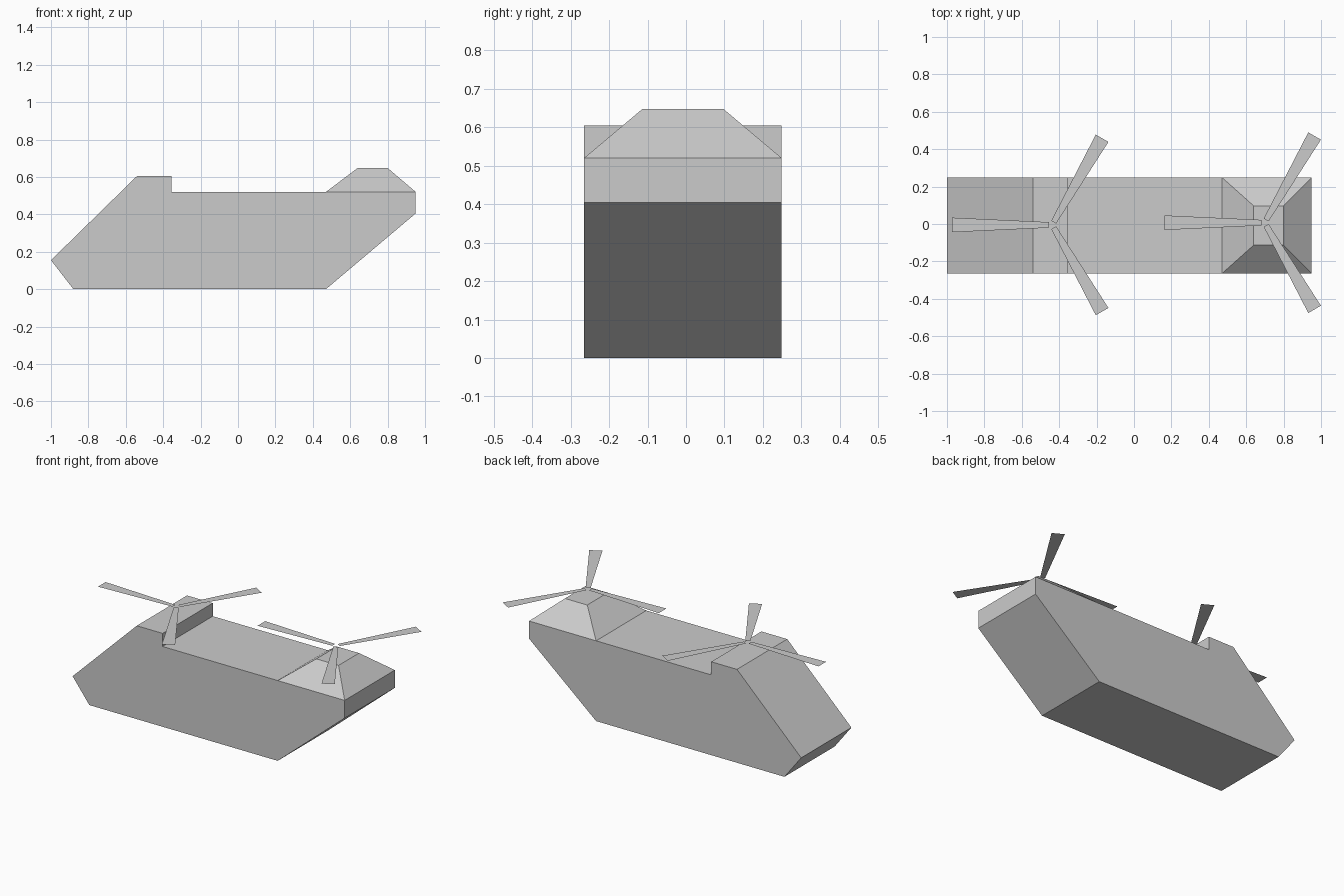
import bpy, bmesh, math
from mathutils import Matrix, Vector

cube = bpy.data.objects.get("Cube")
if cube:
    bpy.data.objects.remove(cube, do_unlink=True)

grey = bpy.data.materials.new("light grey")
grey.use_nodes = True
grey.diffuse_color = (0.6, 0.6, 0.6, 1)
grey.node_tree.nodes["Principled BSDF"].inputs["Base Color"].default_value = (0.6, 0.6, 0.6, 1)

MID_Y = -0.008      # centre line of the body
HALF_W = 0.257      # half width of the body


def finish(name, bm):
    mesh = bpy.data.meshes.new(name)
    bm.to_mesh(mesh)
    bm.free()
    mesh.materials.append(grey)
    obj = bpy.data.objects.new(name, mesh)
    bpy.context.collection.objects.link(obj)
    return obj


def rectangle(bm, x0, x1, half_y, z):
    corners = [(x0, -half_y), (x1, -half_y), (x1, half_y), (x0, half_y)]
    return [bm.verts.new((x, y + MID_Y, z)) for x, y in corners]


# Hull: side profile extruded across the width
profile = [(-0.88, 0), (0.47, 0), (0.95, 0.405), (0.95, 0.52), (-0.355, 0.52),
           (-0.355, 0.605), (-0.54, 0.605), (-1, 0.155)]
bm = bmesh.new()
side = bm.faces.new([bm.verts.new((x, MID_Y - HALF_W, z)) for x, z in profile])
out = bmesh.ops.extrude_face_region(bm, geom=[side], use_keep_orig=True)
bmesh.ops.translate(bm, vec=(0, 2 * HALF_W, 0),
                    verts=[g for g in out["geom"] if isinstance(g, bmesh.types.BMVert)])
bmesh.ops.recalc_face_normals(bm, faces=bm.faces)
finish("hull", bm)

# Front rotor housing: tapered block on the roof
bm = bmesh.new()
low = rectangle(bm, 0.47, 0.95, HALF_W, 0.52)
top = rectangle(bm, 0.64, 0.80, 0.105, 0.648)
bm.faces.new(top)
for i in range(4):
    j = (i + 1) % 4
    bm.faces.new((low[i], low[j], top[j], top[i]))
finish("front_rotor_housing", bm)


# Rotors: three flat blades that widen towards the tip
def rotor(name, centre):
    bm = bmesh.new()
    for k in range(3):
        turn = Matrix.Rotation(math.radians(60 + 120 * k), 3, "Z")
        blade = [(0.017, -0.015), (0.535, -0.039), (0.535, 0.039), (0.017, 0.015)]
        bm.faces.new([bm.verts.new(turn @ Vector((x, y, 0))) for x, y in blade])
    finish(name, bm).location = centre


rotor("front_rotor", (0.698, 0.007, 0.704))
rotor("rear_rotor", (-0.438, -0.005, 0.658))
